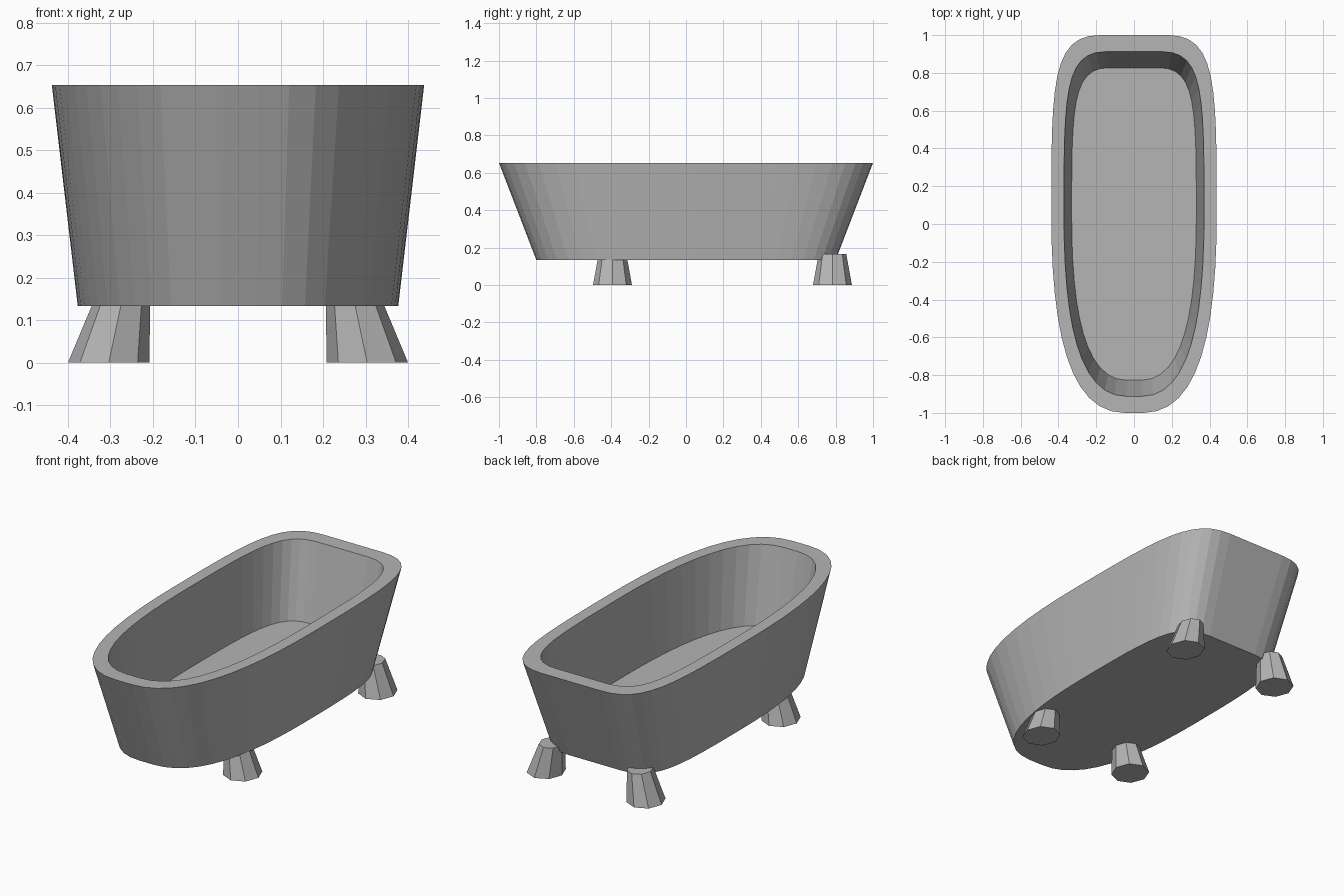
import bpy, bmesh, math
from mathutils import Vector

if "Cube" in bpy.data.objects:
    bpy.data.objects.remove(bpy.data.objects["Cube"])

grey = bpy.data.materials.new("enamel grey")
grey.diffuse_color = (0.46, 0.46, 0.46, 1)
grey.use_nodes = True
grey.node_tree.nodes["Principled BSDF"].inputs["Base Color"].default_value = grey.diffuse_color


def add_object(name, bm):
    bmesh.ops.recalc_face_normals(bm, faces=bm.faces)
    mesh = bpy.data.meshes.new(name)
    bm.to_mesh(mesh)
    bm.free()
    mesh.materials.append(grey)
    ob = bpy.data.objects.new(name, mesh)
    bpy.context.collection.objects.link(ob)
    return ob


def bezier(p, n):
    a, b, c, d = (Vector(q) for q in p)
    return [a * (1 - t)**3 + 3 * b * t * (1 - t)**2 + 3 * c * t * t * (1 - t) + d * t**3
            for t in (i / n for i in range(n + 1))]


# Rim outline: tapered round foot end (-y), squarer head end (+y)
half = bezier([(0.05, -1.0), (0.35, -1.0), (0.438, -0.55), (0.438, 0.05)], 12)
half += bezier([(0.438, 0.05), (0.438, 0.74), (0.438, 1.0), (0.18, 1.0)], 12)[1:]
outline = half + [Vector((-p.x, p.y)) for p in reversed(half)]

# Tub shell: (half width, half length, height) from underside over the rim to the floor
sections = [(0.377, 0.80, 0.133), (0.438, 1.0, 0.653),
            (0.371, 0.912, 0.653), (0.33, 0.827, 0.24)]
bm = bmesh.new()
rings = [[bm.verts.new((p.x * w / 0.438, p.y * l, z)) for p in outline]
         for w, l, z in sections]
n = len(outline)
for lo, hi in zip(rings, rings[1:]):
    for i in range(n):
        j = (i + 1) % n
        bm.faces.new((lo[i], lo[j], hi[j], hi[i]))
bm.faces.new(rings[0])
bm.faces.new(rings[-1])
add_object("tub", bm)


# Splayed eight-sided tapered feet
def foot(name, side, y):
    bm = bmesh.new()
    loops = []
    for cx, rx, ry, z in ((0.304, 0.096, 0.104, 0.0), (0.269, 0.062, 0.074, 0.165)):
        loops.append([bm.verts.new((side * cx + rx * math.cos(k * math.pi / 4),
                                    y + ry * math.sin(k * math.pi / 4), z))
                      for k in range(8)])
    a, b = loops
    for i in range(8):
        j = (i + 1) % 8
        bm.faces.new((a[i], a[j], b[j], b[i]))
    bm.faces.new(a)
    bm.faces.new(b)
    add_object(name, bm)


for side, label in ((-1, "left"), (1, "right")):
    foot("front_foot_" + label, side, -0.393)
    foot("rear_foot_" + label, side, 0.783)
